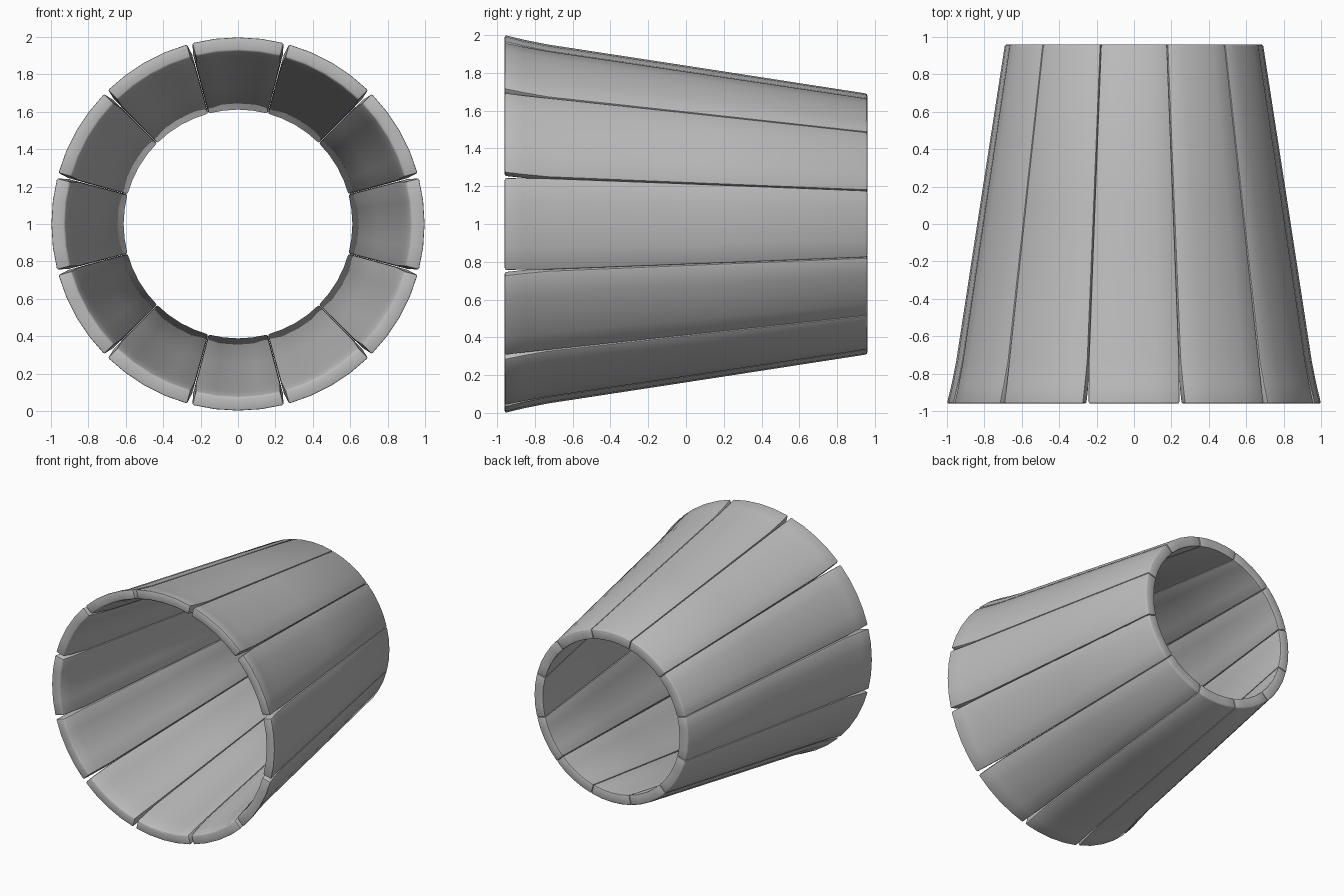
import bpy, bmesh, math

cube = bpy.data.objects.get("Cube")
if cube:
    bpy.data.objects.remove(cube, do_unlink=True)

# One grey metal colour
metal = bpy.data.materials.new("grey_metal")
metal.use_nodes = True
grey = (0.5, 0.5, 0.5, 1)
metal.diffuse_color = grey
metal.node_tree.nodes["Principled BSDF"].inputs["Base Color"].default_value = grey

PETALS = 12
SEGMENTS = 4
# Lengthwise stations: y, outer radius, inner radius, half angle in degrees
STATIONS = [
    (-0.96, 1.0, 0.925, 14.2),
    (-0.86, 0.976, 0.901, 14.5),
    (-0.73, 0.95, 0.875, 14.85),
    (0.1, 0.823, 0.745, 14.92),
    (0.96, 0.69, 0.61, 14.95),
]


def arc(bm, y, radius, half):
    """Row of points across one petal, around the y axis."""
    row = []
    for i in range(SEGMENTS + 1):
        a = math.radians(half * (2 * i / SEGMENTS - 1))
        row.append(bm.verts.new((radius * math.sin(a), y, radius * math.cos(a))))
    return row


# Curved, thick petal swept through closed cross-sections
bm = bmesh.new()
rings = [arc(bm, y, ro, h) + arc(bm, y, ri, h)[::-1] for y, ro, ri, h in STATIONS]
count = len(rings[0])
for a, b in zip(rings, rings[1:]):
    for i in range(count):
        j = (i + 1) % count
        bm.faces.new((a[i], a[j], b[j], b[i]))
for ring in (rings[0], rings[-1]):
    for i in range(SEGMENTS):
        bm.faces.new((ring[i], ring[i + 1], ring[count - 2 - i], ring[count - 1 - i]))
bmesh.ops.recalc_face_normals(bm, faces=bm.faces)

# Softened corners
sharp = [e for e in bm.edges if e.calc_face_angle() > math.radians(45)]
bmesh.ops.bevel(bm, geom=sharp, offset=0.01, offset_type='OFFSET',
                segments=2, profile=0.5, affect='EDGES', clamp_overlap=True)
mesh = bpy.data.meshes.new("nozzle_petal")
bm.to_mesh(mesh)
bm.free()
mesh.materials.append(metal)

# Ring of petals
for k in range(PETALS):
    petal = bpy.data.objects.new(f"nozzle_petal_{k + 1}", mesh)
    petal.location = (0, 0, 1)
    petal.rotation_euler = (0, k * math.tau / PETALS, 0)
    bpy.context.collection.objects.link(petal)
    if k == 0:
        bpy.context.view_layer.objects.active = petal
        petal.select_set(True)
        bpy.ops.object.shade_smooth_by_angle(angle=math.radians(40))
        petal.select_set(False)
